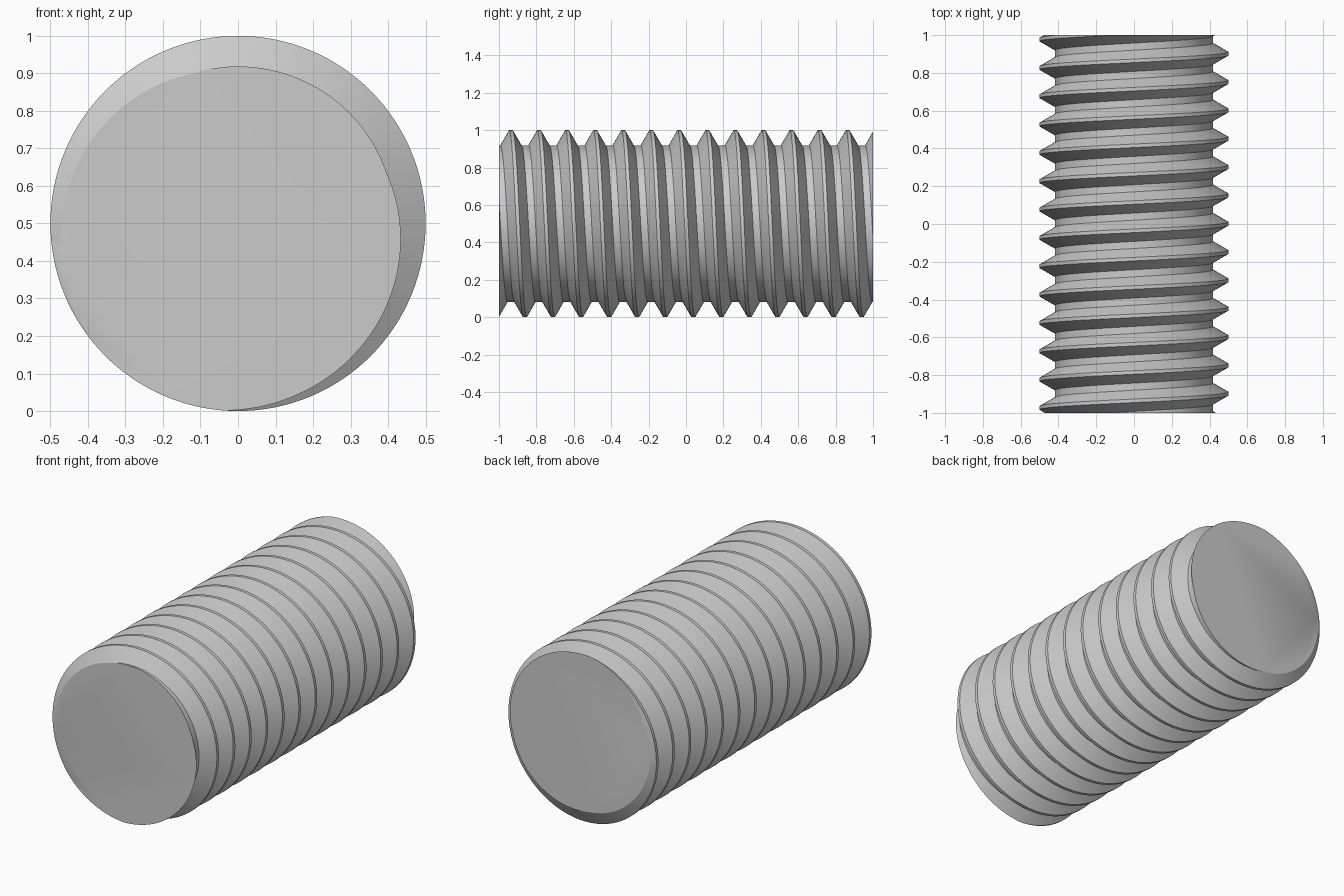
import bpy, bmesh, math

if "Cube" in bpy.data.objects:
    bpy.data.objects.remove(bpy.data.objects["Cube"])

LENGTH, R_CREST, PITCH = 2.0, 0.5, 0.15
R_ROOT = R_CREST - 0.0815
SEG, TURNS = 128, 17
CREST_Y = -0.936 - 2 * PITCH      # first crest centre at the top, beyond the end

# Trapezoidal thread profile over one pitch: (offset along the axis, radius)
crest, root = PITCH / 16, PITCH / 2 - PITCH / 8
profile = [(-crest, R_CREST), (crest, R_CREST), (root, R_ROOT), (PITCH - root, R_ROOT)]

steel = bpy.data.materials.new("grey steel")
steel.diffuse_color = (0.6, 0.6, 0.6, 1)
steel.use_nodes = True
steel.node_tree.nodes["Principled BSDF"].inputs["Base Color"].default_value = steel.diffuse_color

bm = bmesh.new()

# Sweep the profile along a right-handed helix about the y axis
rows = []
for i in range(SEG * TURNS + 1):
    a = 2 * math.pi * i / SEG
    y = CREST_Y + PITCH * i / SEG
    rows.append([bm.verts.new((r * math.sin(a), y + d, R_CREST + r * math.cos(a)))
                 for d, r in profile])

# Join neighbouring stations, and each root to the next turn's crest
for i in range(SEG * TURNS):
    p, q = rows[i], rows[i + 1]
    for j in range(3):
        bm.faces.new((p[j], p[j + 1], q[j + 1], q[j]))
    if i + 1 + SEG < len(rows):
        bm.faces.new((p[3], rows[i + SEG][0], rows[i + 1 + SEG][0], q[3]))

# Cut both ends flat and cap them
for side in (-1, 1):
    y = side * LENGTH / 2
    bmesh.ops.bisect_plane(bm, geom=bm.verts[:] + bm.edges[:] + bm.faces[:], dist=1e-5,
                           plane_co=(0, y, 0), plane_no=(0, side, 0), clear_outer=True)
for side in (-1, 1):
    y = side * LENGTH / 2
    rim = [e for e in bm.edges if e.is_boundary
           and all(abs(v.co.y - y) < 1e-4 for v in e.verts)]
    bmesh.ops.contextual_create(bm, geom=rim)

bmesh.ops.recalc_face_normals(bm, faces=bm.faces[:])
mesh = bpy.data.meshes.new("threaded_rod")
bm.to_mesh(mesh)
bm.free()
mesh.materials.append(steel)

rod = bpy.data.objects.new("threaded_rod", mesh)
bpy.context.collection.objects.link(rod)
bpy.context.view_layer.objects.active = rod
rod.select_set(True)
bpy.ops.object.shade_smooth_by_angle(angle=math.radians(30))
